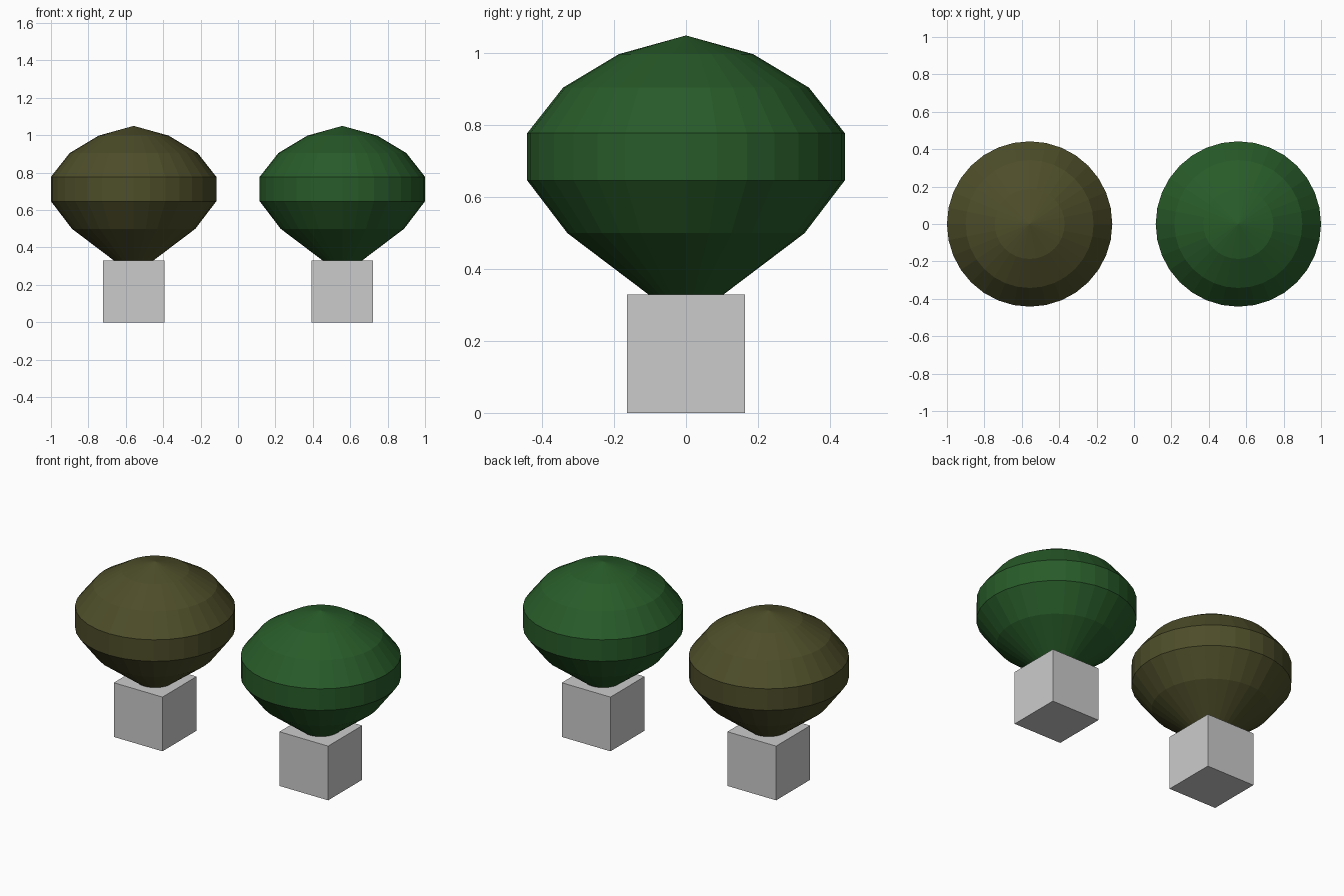
import bpy, bmesh, math

if "Cube" in bpy.data.objects:
    bpy.data.objects.remove(bpy.data.objects["Cube"])

SEGMENTS = 32
BOX = 0.33
# Foliage outline (radius, height), from the stem inside the pot to the crown ring
PROFILE = [(0.08, 0.311), (0.33, 0.5), (0.442, 0.647),
           (0.442, 0.778), (0.342, 0.905), (0.187, 0.998)]
TOP = 1.05


def add_object(name, bm, x, material=None):
    bmesh.ops.recalc_face_normals(bm, faces=bm.faces)
    mesh = bpy.data.meshes.new(name)
    bm.to_mesh(mesh)
    bm.free()
    obj = bpy.data.objects.new(name, mesh)
    obj.location.x = x
    bpy.context.collection.objects.link(obj)
    if material:
        mesh.materials.append(material)


def planter(name, x):
    bm = bmesh.new()
    bmesh.ops.create_cube(bm, size=1)
    bmesh.ops.scale(bm, vec=(0.328, 0.328, BOX), verts=bm.verts)
    bmesh.ops.translate(bm, vec=(0, 0, BOX / 2), verts=bm.verts)
    add_object(name, bm, x)


def foliage(name, x, color):
    bm = bmesh.new()
    rings = []
    for r, z in PROFILE:
        rings.append([bm.verts.new((r * math.cos(a), r * math.sin(a), z))
                      for a in (math.tau * i / SEGMENTS for i in range(SEGMENTS))])
    tip = bm.verts.new((0, 0, TOP))
    bm.faces.new(rings[0][::-1])
    for i in range(SEGMENTS):
        j = (i + 1) % SEGMENTS
        for low, high in zip(rings, rings[1:]):
            bm.faces.new((low[i], low[j], high[j], high[i]))
        bm.faces.new((rings[-1][i], rings[-1][j], tip))
    mat = bpy.data.materials.new(name + "_colour")
    mat.diffuse_color = (*color, 1)
    mat.use_nodes = True
    mat.node_tree.nodes["Principled BSDF"].inputs["Base Color"].default_value = mat.diffuse_color
    add_object(name, bm, x, mat)


# Two potted shrubs, olive on the left and green on the right
for side, x, color in (("left", -0.558, (0.075, 0.075, 0.023)),
                       ("right", 0.558, (0.021, 0.105, 0.022))):
    planter(side + "_planter_box", x)
    foliage(side + "_foliage", x, color)
